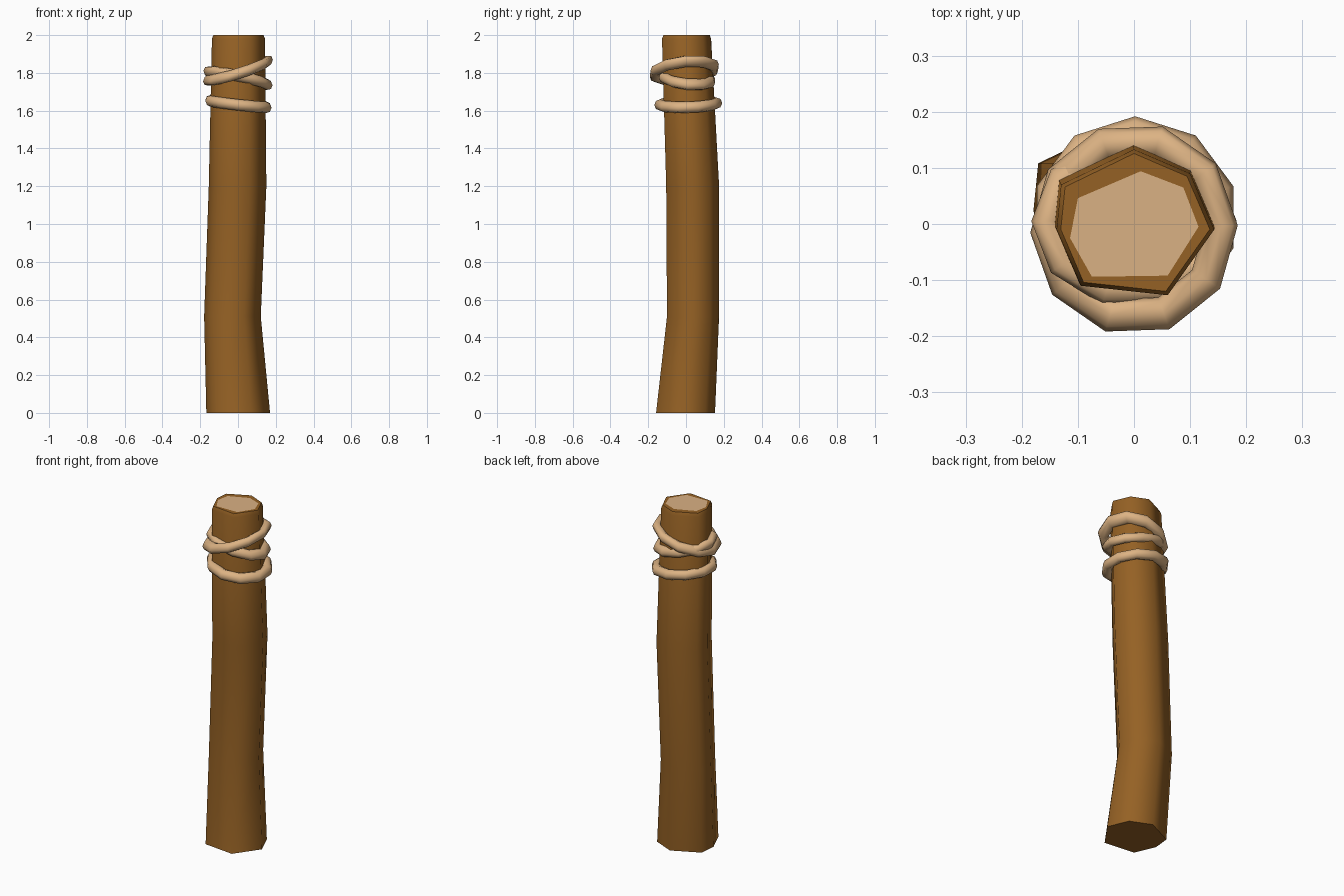
import bpy, bmesh, math
from mathutils import Matrix, Vector

if "Cube" in bpy.data.objects:
    bpy.data.objects.remove(bpy.data.objects["Cube"])


def material(name, rgb):
    m = bpy.data.materials.new(name)
    m.diffuse_color = (*rgb, 1)
    m.use_nodes = True
    m.node_tree.nodes["Principled BSDF"].inputs["Base Color"].default_value = m.diffuse_color
    return m


bark = material("brown bark", (0.30, 0.12, 0.018))
pale = material("pale cut wood", (0.70, 0.44, 0.23))
rope = material("tan rope", (0.72, 0.45, 0.23))


def finish(name, bm, mats, angle):
    bmesh.ops.recalc_face_normals(bm, faces=bm.faces)
    me = bpy.data.meshes.new(name)
    bm.to_mesh(me)
    bm.free()
    for m in mats:
        me.materials.append(m)
    ob = bpy.data.objects.new(name, me)
    bpy.context.collection.objects.link(ob)
    bpy.ops.object.select_all(action='DESELECT')
    ob.select_set(True)
    bpy.context.view_layer.objects.active = ob
    bpy.ops.object.shade_smooth_by_angle(angle=math.radians(angle))
    return ob


# Post: irregular seven-sided outline lofted through crooked sections
outline = [(0.143, -0.01), (0.10, 0.09), (0.0, 0.133), (-0.13, 0.07),
           (-0.138, -0.01), (-0.095, -0.11), (0.06, -0.127)]
# z, centre x, centre y, scale x, scale y
sections = [(0, -0.002, -0.006, 1.20, 1.20), (0.51, -0.032, 0.034, 1.067, 1.06),
            (1.2, -0.005, 0.032, 1.085, 1.077), (1.98, 0, 0, 1, 1),
            (2.0, 0, 0, 0.945, 0.945)]
# Pale sawn end, one point per outline corner
cut = [(0.115, -0.005), (0.088, 0.065), (0.012, 0.094), (-0.10, 0.046),
       (-0.114, -0.025), (-0.075, -0.094), (0.06, -0.092)]

bm = bmesh.new()
rings = [[bm.verts.new((cx + x * sx, cy + y * sy, z)) for x, y in outline]
         for z, cx, cy, sx, sy in sections]
rings.append([bm.verts.new((x, y, 2.0)) for x, y in cut])
for a, b in zip(rings, rings[1:]):
    for i in range(7):
        j = (i + 1) % 7
        bm.faces.new((a[i], a[j], b[j], b[i]))
bm.faces.new(rings[0][::-1])
bm.faces.new(rings[-1]).material_index = 1
finish("post", bm, [bark, pale], 62)


# Rope loops: tilted low-poly rings
def rope_loop(name, centre, rx, ry, slope_x, slope_y, start, r=0.03, n=10, k=8):
    bm = bmesh.new()
    grid = []
    for i in range(n):
        a = math.radians(start) + math.tau * i / n
        row = []
        for j in range(k):
            b = math.tau * j / k
            x = (rx + r * math.cos(b)) * math.cos(a)
            y = (ry + r * math.cos(b)) * math.sin(a)
            z = r * math.sin(b) + slope_x * x + slope_y * y
            row.append(bm.verts.new(Vector(centre) + Vector((x, y, z))))
        grid.append(row)
    for i in range(n):
        for j in range(k):
            p, q, m = grid[i], grid[(i + 1) % n], (j + 1) % k
            bm.faces.new((p[j], q[j], q[m], p[m]))
    finish(name, bm, [rope], 80)


rope_loop("lower_rope_loop", (0.002, 0.012, 1.635), 0.154, 0.150, -0.11, 0.03, 18)
rope_loop("middle_rope_loop", (0, 0.005, 1.772), 0.153, 0.126, -0.21, -0.10, 0)
rope_loop("upper_rope_loop", (0, -0.009, 1.812), 0.155, 0.160, 0.31, 0.10, 2)
